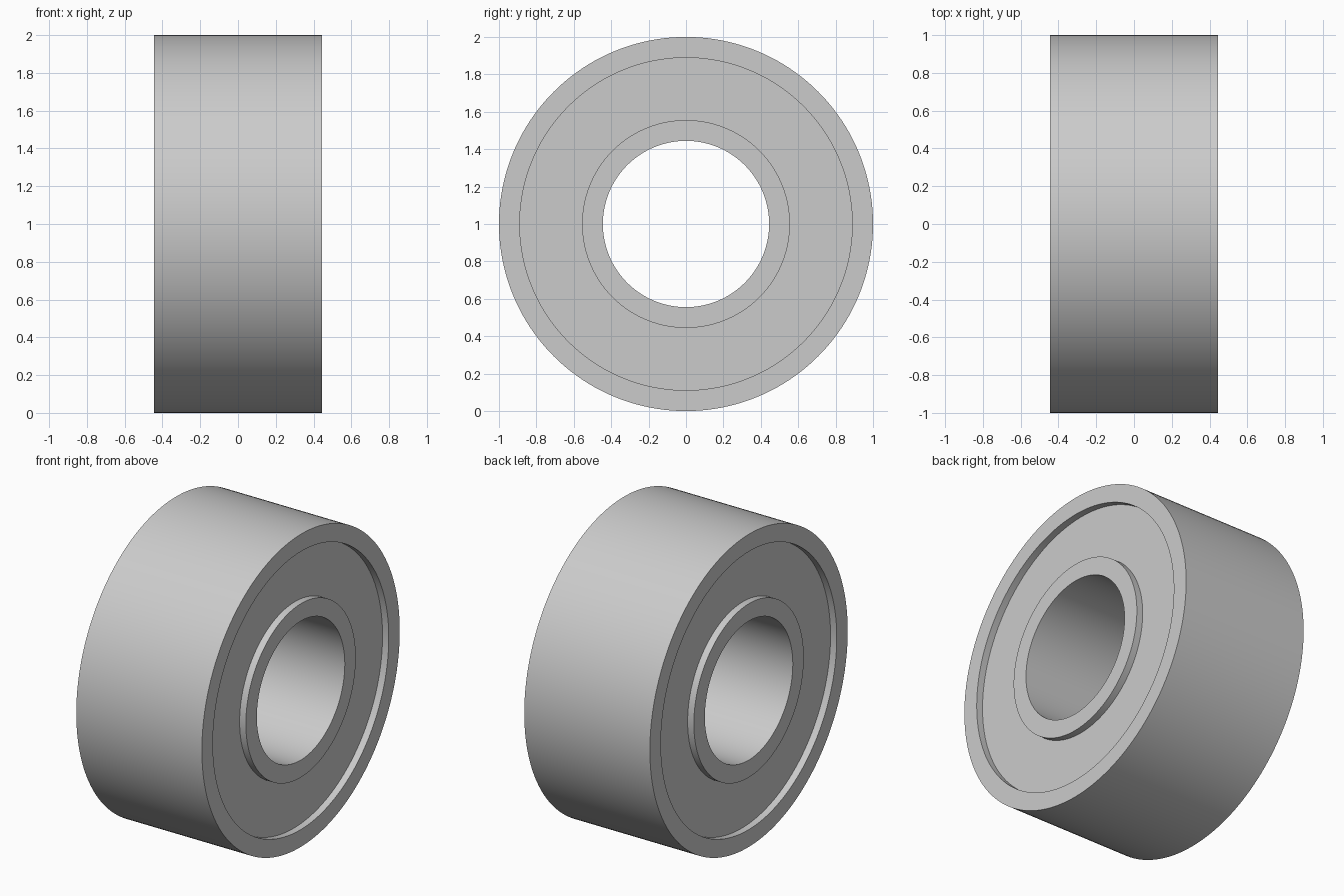
import bpy
import bmesh
import math
from mathutils import Matrix, Vector

cube = bpy.data.objects.get("Cube")
if cube:
    bpy.data.objects.remove(cube, do_unlink=True)

HALF_WIDTH = 4 / 9
RECESS = 0.044
SEGMENTS = 160
CENTRE = Vector((0, 0, 1))

steel = bpy.data.materials.new("grey steel")
steel.use_nodes = True
grey = (0.6, 0.6, 0.6, 1)
steel.diffuse_color = grey
steel.node_tree.nodes["Principled BSDF"].inputs["Base Color"].default_value = grey


def ring(name, inner, outer, half_width):
    """Solid ring about the x axis, made by turning a rectangular section."""
    bm = bmesh.new()
    section = [(-half_width, inner), (half_width, inner),
               (half_width, outer), (-half_width, outer)]
    loops = []
    for i in range(SEGMENTS):
        turn = Matrix.Rotation(math.tau * i / SEGMENTS, 3, 'X')
        loops.append([bm.verts.new(turn @ Vector((x, 0, r)) + CENTRE)
                      for x, r in section])
    for i, loop in enumerate(loops):
        following = loops[(i + 1) % SEGMENTS]
        for j in range(4):
            k = (j + 1) % 4
            bm.faces.new((loop[j], loop[k], following[k], following[j]))
    bmesh.ops.recalc_face_normals(bm, faces=bm.faces)
    mesh = bpy.data.meshes.new(name)
    bm.to_mesh(mesh)
    bm.free()
    mesh.materials.append(steel)
    obj = bpy.data.objects.new(name, mesh)
    bpy.context.collection.objects.link(obj)
    bpy.ops.object.select_all(action='DESELECT')
    obj.select_set(True)
    bpy.context.view_layer.objects.active = obj
    bpy.ops.object.shade_smooth_by_angle(angle=math.radians(30))
    return obj


# Outer and inner races, with the recessed shield between them
ring("outer_race", 8 / 9, 1, HALF_WIDTH)
ring("inner_race", 4 / 9, 5 / 9, HALF_WIDTH)
ring("shield", 5 / 9, 8 / 9, HALF_WIDTH - RECESS)
